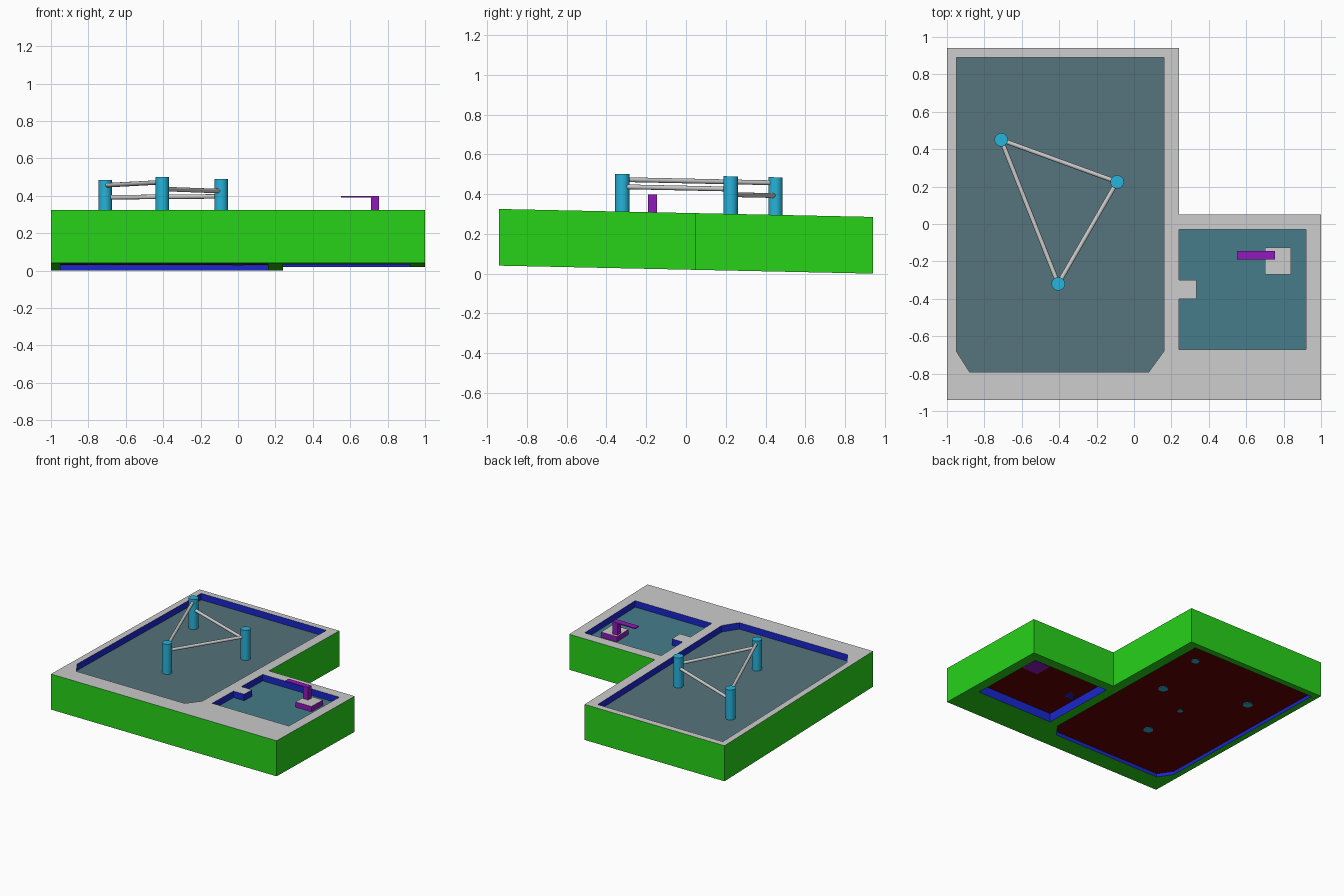
import bpy, bmesh, math
from mathutils import Vector

if "Cube" in bpy.data.objects:
    bpy.data.objects.remove(bpy.data.objects["Cube"])

H = 0.285          # deck height above the sloped base plane
WATER = 0.233      # water level above the base plane


def slope(y):
    return 0.02 - 0.0213 * y


def mat(name, rgb):
    m = bpy.data.materials.new(name)
    m.diffuse_color = (*rgb, 1)
    m.use_nodes = True
    m.node_tree.nodes["Principled BSDF"].inputs["Base Color"].default_value = m.diffuse_color
    return m


GREY = mat("grey", (0.6, 0.6, 0.6))
GREEN = mat("green", (0.02, 0.65, 0.01))
BLUE = mat("blue", (0.01, 0.02, 0.6))
RED = mat("dark_red", (0.13, 0.0, 0.0))
TEAL = mat("water_teal", (0.09, 0.17, 0.2))
TEAL2 = mat("spa_teal", (0.06, 0.2, 0.25))
CYAN = mat("cyan", (0.02, 0.45, 0.7))
PURPLE = mat("purple", (0.28, 0.01, 0.5))


def finish(bm, name, mats):
    # tilt every part with the sloping site
    for v in bm.verts:
        v.co.z += slope(v.co.y)
    me = bpy.data.meshes.new(name)
    bm.to_mesh(me)
    bm.free()
    for m in mats:
        if m:
            me.materials.append(m)
    ob = bpy.data.objects.new(name, me)
    bpy.context.collection.objects.link(ob)
    return ob


def box(name, x, y, z, mats):
    bm = bmesh.new()
    bmesh.ops.create_cube(bm, size=1)
    for v in bm.verts:
        v.co = [r[0] + (c + 0.5) * (r[1] - r[0]) for r, c in zip((x, y, z), v.co)]
    bm.normal_update()
    if len(mats) > 1:      # second material goes on the top
        for f in bm.faces:
            f.material_index = int(f.normal.z > 0.5)
    return finish(bm, name, mats)


def sheet(name, outline, z, m, flip=False):
    bm = bmesh.new()
    f = bm.faces.new([bm.verts.new((x, y, z)) for x, y in outline])
    f.normal_update()
    if (f.normal.z < 0) != flip:
        f.normal_flip()
    return finish(bm, name, [m])


def rod(name, a, b, r, m, sides=16):
    a, b = Vector(a), Vector(b)
    d = b - a
    bm = bmesh.new()
    bmesh.ops.create_cone(bm, cap_ends=True, segments=sides, radius1=r, radius2=r, depth=d.length)
    q = d.to_track_quat('Z', 'Y')
    for v in bm.verts:
        v.co = q @ v.co + (a + b) / 2
    for f in bm.faces:
        f.smooth = len(f.verts) == 4
    ob = finish(bm, name, [m])
    for e in ob.data.edges:
        e.use_edge_sharp = False
    bpy.context.view_layer.objects.active = ob
    ob.select_set(True)
    bpy.ops.object.shade_smooth_by_angle(angle=math.radians(40))
    ob.select_set(False)
    return ob


# L-shaped deck with two basins cut through it
deck = [(-1, -0.94), (1, -0.94), (1, 0.05), (0.24, 0.05), (0.24, 0.94), (-1, 0.94)]
pool = [(-0.88, -0.79), (0.08, -0.79), (0.16, -0.68), (0.16, 0.89), (-0.95, 0.89), (-0.95, -0.68)]
spa = [(0.24, -0.67), (0.92, -0.67), (0.92, -0.03), (0.24, -0.03)]

bm = bmesh.new()
rims = []
for mi, ring in ((1, deck), (2, pool), (2, spa)):
    lo = [bm.verts.new((x, y, 0)) for x, y in ring]
    hi = [bm.verts.new((x, y, H)) for x, y in ring]
    for i in range(len(ring)):
        j = (i + 1) % len(ring)
        quad = (lo[i], lo[j], hi[j], hi[i])
        f = bm.faces.new(quad if mi == 1 else quad[::-1])
        f.material_index = mi
    rims.append((lo, hi))
for side in (0, 1):
    edges = [bm.edges.get((r[side][i - 1], r[side][i])) for r in rims for i in range(len(r[side]))]
    res = bmesh.ops.triangle_fill(bm, edges=edges, use_beauty=True, use_dissolve=False)
    for f in res["geom"]:
        if isinstance(f, bmesh.types.BMFace):
            f.material_index = 0 if side else 1
            f.normal_update()
            if (f.normal.z > 0) != bool(side):
                f.normal_flip()
finish(bm, "pool_deck", [GREY, GREEN, BLUE])

# Water surfaces and basin floors
sheet("pool_water", pool, WATER, TEAL)
sheet("spa_water", spa, WATER, TEAL2)
sheet("pool_floor", pool, 0.028, RED, True)
sheet("spa_floor", spa, 0.07, RED, True)

# Three poles joined by rails
poles = [(-0.71, 0.45), (-0.405, -0.32), (-0.09, 0.225)]
for x, y in poles:
    rod("pole", (x, y, 0.024), (x, y, 0.474), 0.036, CYAN, 24)
for a, b, z in ((0, 1, 0.446), (1, 2, 0.41), (2, 0, 0.382)):
    rod("rail", (*poles[a], z), (*poles[b], z), 0.012, GREY)

# Small drains in the pool floor
for x, y, r in ((-0.4, 0.05, 0.02), (0.0, 0.7, 0.03)):
    rod("drain", (x, y, 0.024), (x, y, 0.034), r, CYAN)

# Spillway ledge, and plinth with a spout in the small basin
box("spillway_ledge", (0.235, 0.335), (-0.40, -0.30), (0.07, H), [BLUE, GREY])
box("spout_plinth", (0.70, 0.84), (-0.27, -0.125), (0.065, H - 0.01), [PURPLE, GREY])
box("spout_post", (0.71, 0.755), (-0.19, -0.145), (H - 0.01, 0.375), [PURPLE])
box("spout_arm", (0.55, 0.712), (-0.19, -0.145), (0.367, 0.375), [PURPLE])
